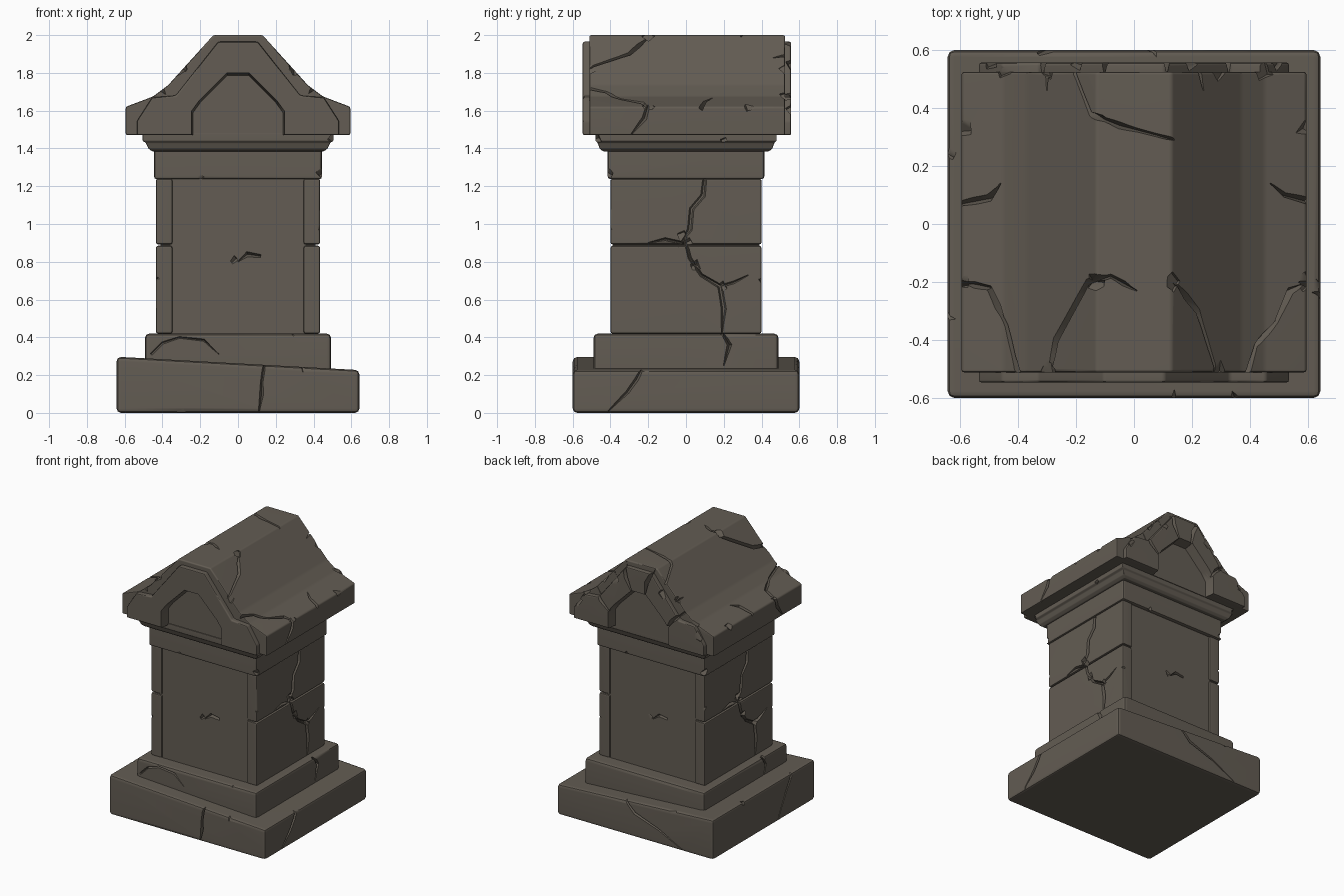
import bpy, bmesh, math, random
from mathutils import Vector, Matrix, Euler

if "Cube" in bpy.data.objects:
    bpy.data.objects.remove(bpy.data.objects["Cube"])

random.seed(7)
stone = bpy.data.materials.new("dark_weathered_stone")
stone.diffuse_color = (0.125, 0.108, 0.087, 1)
stone.use_nodes = True
stone.node_tree.nodes["Principled BSDF"].inputs["Base Color"].default_value = stone.diffuse_color
helpers = []


def loft(rings, cx=0, cy=0):
    """Stack of rectangles (half x, half y, z) joined into a solid."""
    bm = bmesh.new()
    loops = [[bm.verts.new((cx + sx * hx, cy + sy * hy, z))
              for sx, sy in ((-1, -1), (1, -1), (1, 1), (-1, 1))] for hx, hy, z in rings]
    bm.faces.new(loops[0][::-1])
    bm.faces.new(loops[-1])
    for a, b in zip(loops, loops[1:]):
        for i in range(4):
            bm.faces.new((a[i], a[(i + 1) % 4], b[(i + 1) % 4], b[i]))
    return bm


def prism(half, y0, y1, bm=None, shrink=1.0):
    """Half outline (x, z) mirrored in x and run along y."""
    bm = bm or bmesh.new()
    pts = half + [(-x, z) for x, z in reversed(half)]
    a = [bm.verts.new((x, y0, z)) for x, z in pts]
    b = [bm.verts.new((x * shrink, y1, 1.47 + (z - 1.47) * shrink)) for x, z in pts]
    n = len(pts)
    fs = [bm.faces.new(a), bm.faces.new(b[::-1])]
    fs += [bm.faces.new((a[i], b[i], b[(i + 1) % n], a[(i + 1) % n])) for i in range(n)]
    bmesh.ops.recalc_face_normals(bm, faces=fs)
    return bm


def crack(bm, pts, normals, w=0.009, d=0.03):
    """V-shaped groove cutter along a polyline lying on a surface."""
    pts = [Vector(p) for p in pts]
    if not isinstance(normals, list):
        normals = [normals] * len(pts)
    rings = []
    for i, (p, n) in enumerate(zip(pts, normals)):
        n = Vector(n).normalized()
        t = (pts[min(i + 1, len(pts) - 1)] - pts[max(i - 1, 0)]).normalized()
        s = n.cross(t).normalized()
        k = random.uniform(0.75, 1.4) if i < len(pts) - 1 else 0.35
        rings.append([bm.verts.new(p + s * w * 1.6 * k + n * 0.02),
                      bm.verts.new(p - s * w * 1.6 * k + n * 0.02),
                      bm.verts.new(p - n * d * k)])
    fs = [bm.faces.new(rings[0]), bm.faces.new(rings[-1][::-1])]
    for a, b in zip(rings, rings[1:]):
        fs += [bm.faces.new((a[i], b[i], b[(i + 1) % 3], a[(i + 1) % 3])) for i in range(3)]
    bmesh.ops.recalc_face_normals(bm, faces=fs)


def chip(bm, p, size):
    """Small tumbled block that knocks a bite out of an edge."""
    rot = Euler([random.uniform(0.4, 1.1) for _ in range(3)]).to_matrix().to_4x4()
    bmesh.ops.create_cube(bm, size=size, matrix=Matrix.Translation(p) @ rot)


def to_object(bm, name):
    me = bpy.data.meshes.new(name)
    bm.to_mesh(me)
    bm.free()
    ob = bpy.data.objects.new(name, me)
    bpy.context.collection.objects.link(ob)
    return ob


def cutter(bm, name):
    ob = to_object(bm, name)
    ob.hide_render = True
    helpers.append(ob)
    return ob


def part(bm, name, bevel=0.015, cut=None):
    """Soften edges, carve damage and smooth-shade one stone."""
    if bevel:
        bmesh.ops.bevel(bm, geom=bm.edges[:], offset=bevel, segments=2, profile=0.5,
                        affect='EDGES', clamp_overlap=True)
    bmesh.ops.recalc_face_normals(bm, faces=bm.faces[:])
    ob = to_object(bm, name)
    ob.data.materials.append(stone)
    bpy.ops.object.select_all(action='DESELECT')
    ob.select_set(True)
    bpy.context.view_layer.objects.active = ob
    if cut:
        m = ob.modifiers.new("damage", 'BOOLEAN')
        m.operation, m.object, m.solver, m.use_self = 'DIFFERENCE', cut, 'EXACT', True
        bpy.ops.object.modifier_apply(modifier=m.name)
    bpy.ops.object.shade_smooth_by_angle(angle=math.radians(38))
    m = ob.modifiers.new("even_shading", 'WEIGHTED_NORMAL')
    m.keep_sharp = True
    return ob


# Base slab with a sloping top
c = bmesh.new()
crack(c, [(0.14, -0.6, 0.26), (0.125, -0.6, 0.16), (0.125, -0.6, 0.1), (0.11, -0.6, -0.01)], (0, -1, 0))
crack(c, [(0.64, -0.22, 0.26), (0.64, -0.26, 0.18), (0.64, -0.31, 0.11), (0.64, -0.42, 0.0)], (1, 0, 0))
crack(c, [(0.1, 0.6, 0.28), (0, 0.6, 0.18), (-0.2, 0.6, 0.11), (-0.4, 0.6, 0.01)], (0, 1, 0))
crack(c, [(-0.645, -0.33, 0.3), (-0.645, -0.25, 0.18), (-0.645, -0.15, 0.0)], (-1, 0, 0))
for p in ((0.65, -0.22, 0.25), (0.65, 0.36, 0.25), (-0.65, 0.25, 0.31), (0.35, -0.61, 0.26),
          (-0.3, 0.61, 0.29), (-0.3, -0.61, -0.02)):
    chip(c, p, 0.055)
bm = loft([(0.643, 0.6, 0), (0.643, 0.6, 0.26)])
for v in bm.verts:
    if v.co.z > 0.1:
        v.co.z = 0.262 - v.co.x * 0.055
part(bm, "base_slab", 0.024, cutter(c, "base_damage"))

# Plinth step
c = bmesh.new()
crack(c, [(-0.46, -0.49, 0.31), (-0.4, -0.49, 0.37), (-0.31, -0.49, 0.4), (-0.18, -0.49, 0.385),
          (-0.1, -0.49, 0.31)], (0, -1, 0), 0.007, 0.018)
for s in (-1, 1):
    crack(c, [(s * 0.49, s * 0.19, 0.43), (s * 0.49, s * 0.23, 0.36), (s * 0.49, s * 0.2, 0.25)], (s, 0, 0))
    chip(c, (s * 0.5, s * 0.21, 0.43), 0.05)
    chip(c, (-s * 0.3, s * 0.5, 0.43), 0.04)
part(loft([(0.493, 0.49, 0.2), (0.493, 0.49, 0.42)]), "plinth", 0.024, cutter(c, "plinth_damage"))

# Pillar core with slightly recessed front and back panels
c = bmesh.new()
for s in (-1, 1):
    crack(c, [(-s * 0.12, s * 0.386, 0.83), (-s * 0.05, s * 0.386, 0.84), (0, s * 0.386, 0.80)], (0, s, 0))
    chip(c, (s * 0.02, s * 0.4, 0.81), 0.035)
part(loft([(0.41, 0.388, 0.4), (0.41, 0.388, 1.26)]), "pillar_core", 0, cutter(c, "panel_damage"))

# Pillar side stones, two courses on each side, with running cracks
c = bmesh.new()
for s in (-1, 1):
    for path in ([(0.10, 1.25), (0.09, 1.15), (0.03, 1.08), (0.02, 0.97), (-0.04, 0.88)],
                 [(0.0, 0.9), (0.02, 0.82), (0.08, 0.73), (0.18, 0.67), (0.2, 0.55), (0.19, 0.41)],
                 [(0.18, 0.67), (0.25, 0.69), (0.33, 0.73)],
                 [(-0.02, 0.9), (-0.11, 0.92), (-0.2, 0.9)]):
        crack(c, [(s * 0.433, s * y, z) for y, z in path], (s, 0, 0), 0.009, 0.03)
    for y, z in ((0.01, 0.9), (0.05, 0.78), (-0.02, 0.94), (0.19, 0.67)):
        chip(c, (s * 0.44, s * y, z), 0.04)
    chip(c, (s * 0.445, -s * 0.41, 0.99), 0.04)
    chip(c, (s * 0.445, s * 0.41, 0.7), 0.04)
cut = cutter(c, "pillar_damage")
for s, side in ((-1, "left"), (1, "right")):
    for z0, z1, course in ((0.42, 0.885, "lower"), (0.892, 1.24, "upper")):
        part(loft([(0.044, 0.4, z0), (0.044, 0.4, z1)], cx=s * 0.391), f"pillar_{course}_stone_{side}",
             0.012, cut)

# Neck band and flared cornice
c = bmesh.new()
for s in (-1, 1):
    chip(c, (s * 0.45, -s * 0.42, 1.27), 0.05)
    chip(c, (s * 0.2, s * 0.425, 1.24), 0.035)
    chip(c, (-s * 0.51, s * 0.48, 1.45), 0.05)
    chip(c, (s * 0.51, s * 0.2, 1.44), 0.03)
cut = cutter(c, "cornice_damage")
part(loft([(0.445, 0.415, 1.237), (0.445, 0.415, 1.4)]), "neck_band", 0.015, cut)
part(loft([(0.455, 0.44, 1.385), (0.475, 0.457, 1.40), (0.488, 0.468, 1.43), (0.505, 0.48, 1.44),
           (0.505, 0.48, 1.48)]), "cornice", 0.004, cut)

# Roof outline and lookup of the roof surface
ROOF = [(0.595, 1.47), (0.595, 1.62), (0.45, 1.675), (0.37, 1.735), (0.13, 2.0)]


def on_roof(x, y):
    a, sx = abs(x), (1 if x >= 0 else -1)
    if a <= 0.13:
        return (x, y, 2.0), (0, 0, 1)
    for (x0, z0), (x1, z1) in zip(ROOF[1:], ROOF[2:]):
        if a >= x1:
            k = (z1 - z0) / (x0 - x1)
            return (x, y, z0 + (x0 - a) * k), (sx * k, 0, 1)


def roof_crack(bm, path, w=0.009):
    pts = []
    for (x0, y0), (x1, y1) in zip(path, path[1:]):
        n = max(1, int(math.hypot(x1 - x0, y1 - y0) / 0.05))
        pts += [(x0 + (x1 - x0) * i / n, y0 + (y1 - y0) * i / n) for i in range(n)]
    pn = [on_roof(*p) for p in pts + [path[-1]]]
    crack(bm, [p for p, _ in pn], [n for _, n in pn], w, 0.028)


c = bmesh.new()
for path in ([(-0.22, 0.56), (-0.15, 0.38), (-0.05, 0.34), (0.14, 0.29)],
             [(0.38, -0.56), (0.42, -0.42), (0.49, -0.34), (0.54, -0.23), (0.6, -0.2)],
             [(-0.39, -0.56), (-0.44, -0.35), (-0.5, -0.22), (-0.6, -0.2)],
             [(-0.3, -0.56), (-0.27, -0.4), (-0.16, -0.2), (-0.08, -0.18), (0.01, -0.23)],
             [(0.3, -0.56), (0.22, -0.3), (0.14, -0.2)],
             [(-0.6, 0.07), (-0.5, 0.09), (-0.46, 0.14)],
             [(0.6, 0.08), (0.52, 0.1), (0.47, 0.14)],
             [(0.22, 0.56), (0.24, 0.46)], [(-0.3, 0.56), (-0.3, 0.46)]):
    roof_crack(c, path)
for s in (-1, 1):
    crack(c, [(s * 0.595, -0.2, 1.63), (s * 0.595, -0.22, 1.56), (s * 0.595, -0.3, 1.46)], (s, 0, 0))
    for x, y in ((0.6, 0.33), (0.6, -0.2), (0.14, -0.2), (0.3, 0.53), (0.3, -0.51), (0.45, 0.53)):
        p = Vector(on_roof(min(x, 0.595) * s, y)[0])
        chip(c, p + Vector((s * 0.005, 0, 0.015)), random.uniform(0.045, 0.065))
    # joints between the frame stones on the back gable
    for a, b in (((0.12, 2.0), (0.05, 1.78)), ((0.36, 1.74), (0.22, 1.58))):
        crack(c, [(s * a[0], 0.555, a[1]), (s * (a[0] + b[0]) / 2 + 0.02, 0.555, (a[1] + b[1]) / 2),
                  (s * b[0], 0.555, b[1])], (0, 1, 0), 0.01, 0.04)
    # broken frame edges
    for x, z in ((0.2, 1.85), (0.5, 1.61)):
        chip(c, (s * x, 0.565, z), 0.055)
# pointed niche sunk into both gables
NICHE = [(0.255, 1.4), (0.255, 1.6), (0.215, 1.655), (0.06, 1.81)]
prism(NICHE, -0.6, -0.475, c, 0.93)
prism(NICHE, 0.6, 0.485, c, 0.93)
cut = cutter(c, "roof_damage")

# Roof stone and the raised gable frames
part(prism(ROOF, -0.512, 0.525), "roof", 0.01, cut)
FRAME = [(0.535, 1.47), (0.535, 1.545), (0.455, 1.67), (0.33, 1.68), (0.105, 1.965)]
part(prism(FRAME, -0.547, -0.49), "front_gable_frame", 0.01, cut)
part(prism(FRAME, 0.5, 0.557), "back_gable_frame", 0.01, cut)

for h in helpers:
    bpy.data.objects.remove(h, do_unlink=True)
